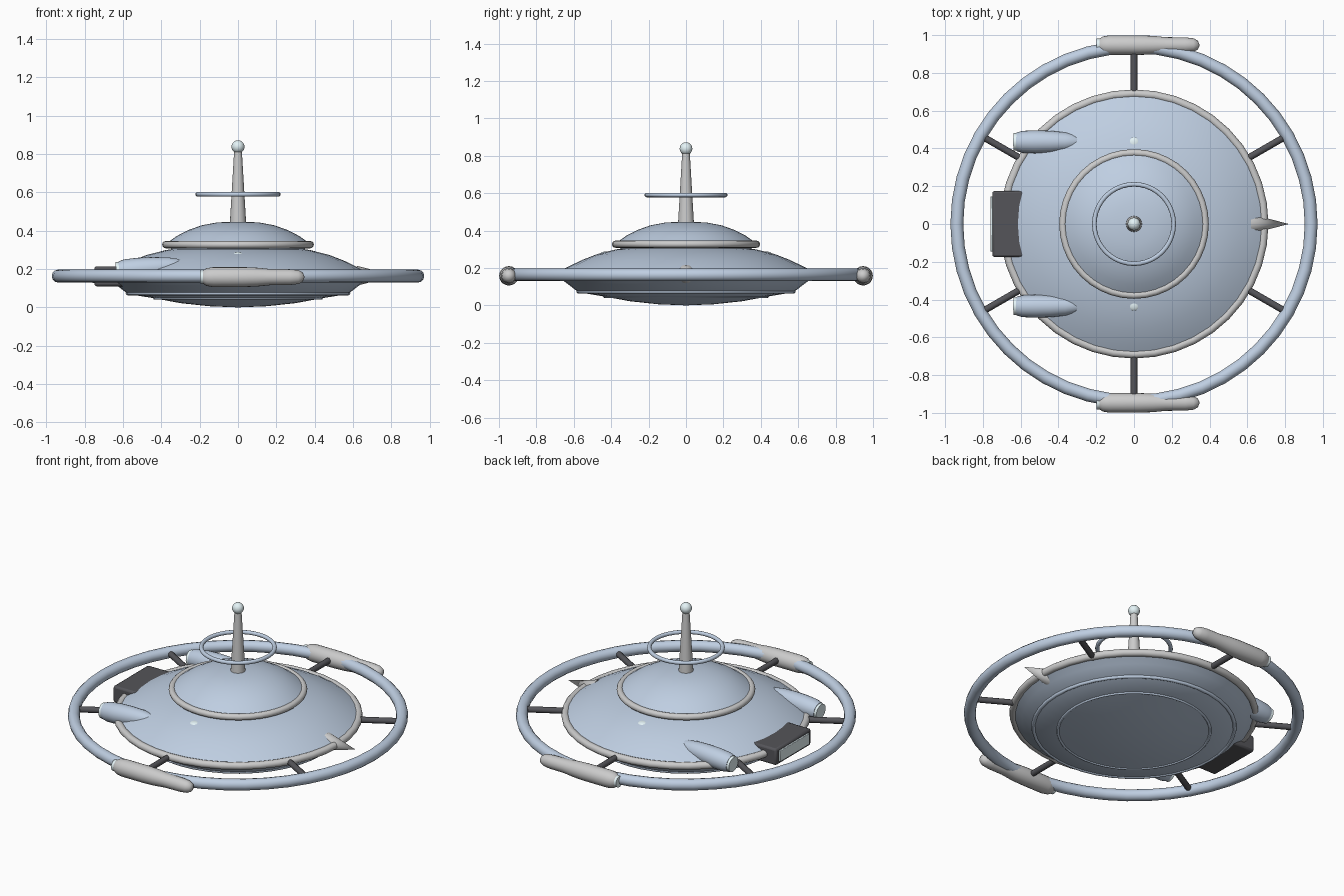
import bpy, math
from mathutils import Matrix, Vector

if "Cube" in bpy.data.objects:
    bpy.data.objects.remove(bpy.data.objects["Cube"])


def material(name, r, g, b):
    m = bpy.data.materials.new(name)
    m.diffuse_color = (r, g, b, 1)
    m.use_nodes = True
    m.node_tree.nodes["Principled BSDF"].inputs["Base Color"].default_value = m.diffuse_color
    return m


BLUE = material("blue_grey", 0.52, 0.62, 0.76)
DARK = material("dark_grey", 0.09, 0.09, 0.10)
PALE = material("pale_glow", 0.78, 0.90, 0.93)


def finish(ob, name, mat=None, angle=35):
    ob.name = name
    if mat:
        ob.data.materials.append(mat)
    bpy.ops.object.select_all(action='DESELECT')
    ob.select_set(True)
    bpy.context.view_layer.objects.active = ob
    bpy.ops.object.shade_smooth_by_angle(angle=math.radians(angle))
    return ob


def lathe(name, profile, seg, mat=None, matrix=Matrix(), angle=35):
    """Revolve (radius, height) points, listed bottom to top, about z."""
    verts, rings, faces = [], [], []
    for r, z in profile:
        n = 1 if r == 0 else seg
        rings.append([len(verts) + i for i in range(n)])
        for i in range(n):
            a = 2 * math.pi * i / seg
            verts.append((r * math.cos(a), r * math.sin(a), z))
    for a, b in zip(rings, rings[1:]):
        for i in range(seg):
            q = [a[i % len(a)], a[(i + 1) % len(a)],
                 b[(i + 1) % len(b)], b[i % len(b)]]
            faces.append(list(dict.fromkeys(q)))
    me = bpy.data.meshes.new(name)
    me.from_pydata(verts, [], faces)
    ob = bpy.data.objects.new(name, me)
    bpy.context.collection.objects.link(ob)
    ob.matrix_world = matrix
    return finish(ob, name, mat, angle)


def torus(name, major, minor, z, seg, mat=None):
    bpy.ops.mesh.primitive_torus_add(major_radius=major, minor_radius=minor,
                                     major_segments=seg, minor_segments=12,
                                     location=(0, 0, z))
    return finish(bpy.context.object, name, mat, 60)


def ball(name, loc, scale, mat=None):
    bpy.ops.mesh.primitive_uv_sphere_add(segments=20, ring_count=12, radius=1,
                                         location=loc)
    bpy.context.object.scale = scale
    return finish(bpy.context.object, name, mat)


def box(name, loc, size, bevel, mat=None):
    bpy.ops.mesh.primitive_cube_add(size=1, location=loc)
    ob = bpy.context.object
    ob.scale = size
    bpy.ops.object.transform_apply(location=False, rotation=False, scale=True)
    mod = ob.modifiers.new("bevel", 'BEVEL')
    mod.width, mod.segments = bevel, 2
    return finish(ob, name, mat)


def along(start, direction):
    """Matrix placing a lathe at start with its axis along direction."""
    rot = Vector(direction).to_track_quat('Z', 'Y').to_matrix().to_4x4()
    return Matrix.Translation(start) @ rot


# Saucer hull with stepped neck and upper dome
lathe("hull", [(0, 0), (0.15, 0.006), (0.3, 0.022), (0.43, 0.046), (0.575, 0.07),
               (0.64, 0.12), (0.69, 0.155), (0.69, 0.172), (0.64, 0.202),
               (0.555, 0.243), (0.475, 0.274), (0.38, 0.298), (0.35, 0.303),
               (0.35, 0.33), (0, 0.33)], 40, BLUE)
lathe("upper_dome", [(0, 0.32), (0.37, 0.32), (0.365, 0.34), (0.32, 0.372),
                     (0.26, 0.403), (0.19, 0.428), (0.11, 0.443),
                     (0, 0.448)], 40, BLUE)

# Trim rings
torus("hull_rim", 0.69, 0.022, 0.165, 40)
torus("dome_rim", 0.377, 0.019, 0.327, 40)
torus("belly_ring_outer", 0.575, 0.011, 0.074, 40, BLUE)
torus("belly_ring_inner", 0.435, 0.008, 0.048, 40, BLUE)

# Mast with halo ring and ball tip
lathe("mast", [(0, 0.43), (0.043, 0.43), (0.02, 0.82), (0, 0.82)], 20)
torus("mast_halo", 0.21, 0.012, 0.59, 40, BLUE)
ball("mast_ball", (0, 0, 0.838), (0.034,) * 3, PALE)

# Outer ring and six spokes
torus("outer_ring", 0.938, 0.034, 0.163, 48, BLUE)
for i in range(6):
    a = math.radians(30 + 60 * i)
    d = Vector((math.cos(a), math.sin(a), 0))
    lathe(f"spoke_{i + 1}", [(0, 0), (0.018, 0), (0.018, 0.27), (0, 0.27)], 10,
          DARK, along(d * 0.66 + Vector((0, 0, 0.163)), d), 45)

# Nose spike
lathe("nose_spike", [(0, 0), (0.052, 0), (0, 0.2)], 16, None,
      along((0.62, 0, 0.165), (1, 0, 0)), 45)

# Rear block with glowing vent
box("rear_block", (-0.655, 0, 0.162), (0.19, 0.35, 0.104), 0.012, DARK)
box("rear_vent", (-0.752, 0, 0.162), (0.016, 0.29, 0.07), 0.003, PALE)

for side, s in (("left", 1), ("right", -1)):
    # Pods clamped on the outer ring
    at = along((0, 0.947 * s, 0.158), (1, 0, 0))
    lathe(f"ring_pod_{side}",
          [(0, -0.185), (0.034, -0.183), (0.046, -0.165), (0.052, -0.13),
           (0.052, 0.03), (0.049, 0.10), (0.042, 0.17), (0.041, 0.27),
           (0.036, 0.315), (0.024, 0.338), (0, 0.348)], 20, None, at, 50)
    lathe(f"ring_pod_nozzle_{side}", [(0, -0.198), (0.034, -0.198),
                                      (0.034, -0.18), (0, -0.18)], 20, PALE, at)
    # Rear engines sunk into the hull, noses tilted up along the slope
    at = along((-0.62, 0.435 * s, 0.19), (1, 0, 0.08))
    lathe(f"engine_{side}",
          [(0, 0), (0.05, 0), (0.058, 0.03), (0.061, 0.10), (0.058, 0.18),
           (0.05, 0.26), (0.034, 0.33), (0, 0.37)], 24, BLUE, at, 50)
    lathe(f"engine_nozzle_{side}", [(0, -0.016), (0.047, -0.016),
                                    (0.047, 0.005), (0, 0.005)], 24, PALE, at)
    # Running light on the hull
    ball(f"hull_light_{side}", (0, 0.428 * s, 0.274), (0.032, 0.032, 0.014), PALE)
